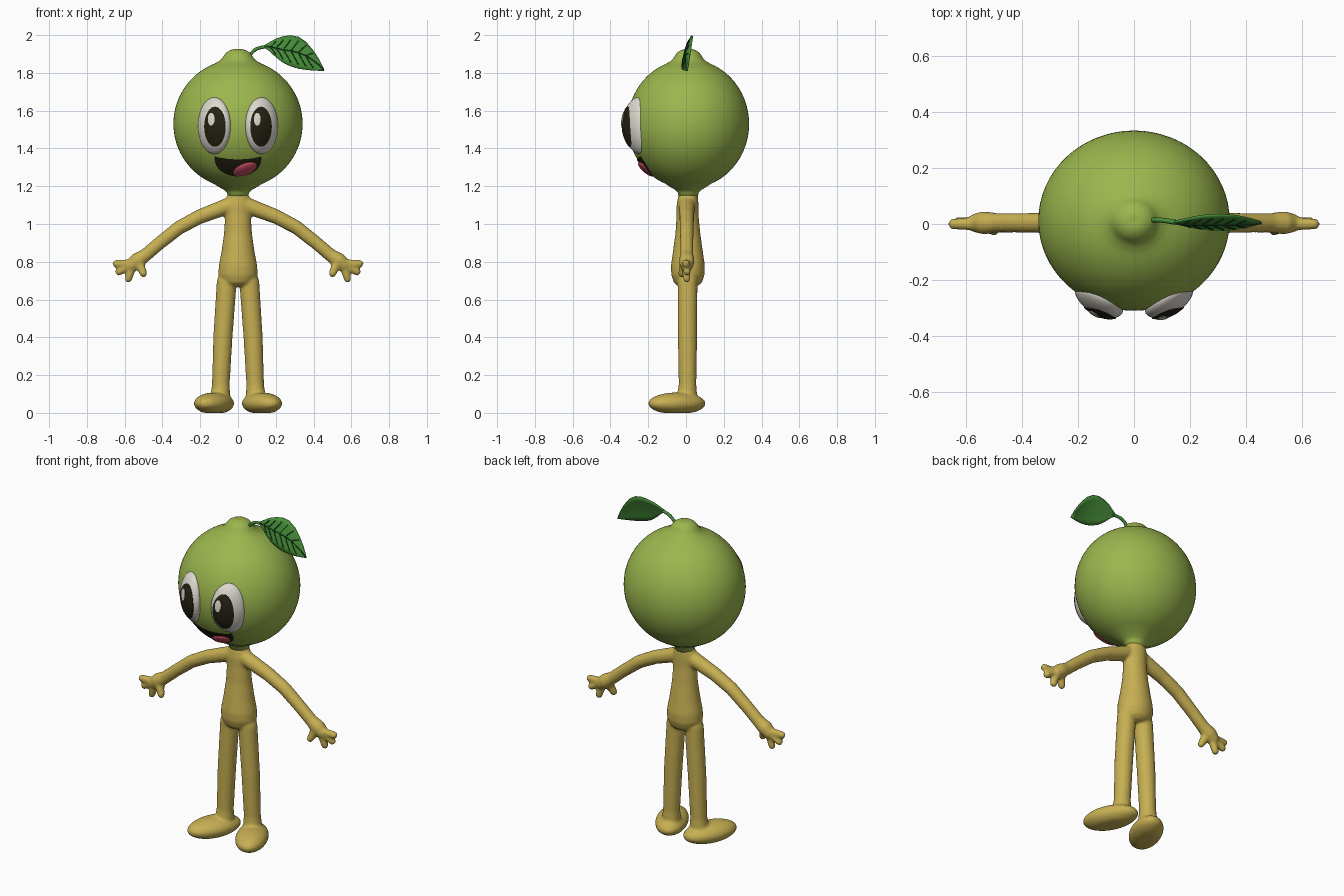
import bpy, bmesh
from math import sin, cos, pi, sqrt, radians
from mathutils import Vector, Matrix

cube = bpy.data.objects.get("Cube")
if cube:
    bpy.data.objects.remove(cube)


def material(name, r, g, b):
    m = bpy.data.materials.new(name)
    m.use_nodes = True
    m.diffuse_color = (r, g, b, 1)
    bsdf = next(n for n in m.node_tree.nodes if n.type == 'BSDF_PRINCIPLED')
    bsdf.inputs["Base Color"].default_value = (r, g, b, 1)
    bsdf.inputs["Roughness"].default_value = 0.7
    return m


lime = material("lime_green", .33, .47, .075)
tan = material("mustard_skin", .57, .43, .085)
white = material("eye_white", .72, .68, .62)
black = material("near_black", .018, .016, .007)
pink = material("tongue_pink", .6, .075, .12)
leaf_green = material("leaf_green", .06, .26, .04)
vein_green = material("vein_green", .012, .075, .015)


def finish(name, bm, mat):
    me = bpy.data.meshes.new(name)
    bm.to_mesh(me)
    bm.free()
    me.materials.append(mat)
    me.shade_smooth()
    ob = bpy.data.objects.new(name, me)
    bpy.context.collection.objects.link(ob)
    return ob


def loft(bm, sections, seg=64):
    """Closed stack of elliptical rings given as (z, rx, ry, cy)."""
    rings = [[bm.verts.new((rx * cos(2 * pi * k / seg), cy + ry * sin(2 * pi * k / seg), z))
              for k in range(seg)] for z, rx, ry, cy in sections]
    for a, b in zip(rings, rings[1:]):
        for k in range(seg):
            n = (k + 1) % seg
            bm.faces.new((a[k], a[n], b[n], b[k]))
    bm.faces.new(rings[0][::-1])
    bm.faces.new(rings[-1])


def limb(bm, points):
    """Rounded tapered tube through (x, y, z, radius) points."""
    for x, y, z, r in points:
        bmesh.ops.create_uvsphere(bm, u_segments=20, v_segments=12, radius=r,
                                  matrix=Matrix.Translation((x, y, z)))
    for p, q in zip(points, points[1:]):
        a, b = Vector(p[:3]), Vector(q[:3])
        turn = (b - a).to_track_quat('Z', 'Y').to_matrix().to_4x4()
        bmesh.ops.create_cone(bm, cap_ends=True, segments=20, radius1=p[3], radius2=q[3],
                              depth=(b - a).length, matrix=Matrix.Translation((a + b) / 2) @ turn)


def tube(name, paths, radius, mat):
    cu = bpy.data.curves.new(name, 'CURVE')
    cu.dimensions = '3D'
    cu.bevel_depth = radius
    cu.bevel_resolution = 2
    cu.use_fill_caps = True
    for path in paths:
        sp = cu.splines.new('BEZIER')
        sp.bezier_points.add(len(path) - 1)
        for bp, co in zip(sp.bezier_points, path):
            bp.co = co
            bp.handle_left_type = bp.handle_right_type = 'AUTO'
    cu.materials.append(mat)
    ob = bpy.data.objects.new(name, cu)
    bpy.context.collection.objects.link(ob)


# Head: ellipsoid with a short neck below and a nub on top
RX, RY, CY, CZ = .342, .322, .012, 1.53
profile = [(1.135, .052), (1.165, .058), (1.18, .072), (1.195, .1)]
profile += [(CZ + RX * sin(radians(a)), RX * cos(radians(a))) for a in range(-68, 69, 4)]
profile += [(1.862, .1), (1.878, .083), (1.893, .074), (1.908, .062),
            (1.92, .042), (1.926, .022), (1.924, .008)]
bm = bmesh.new()
loft(bm, [(z, r, r * RY / RX, CY) for z, r in profile])
finish("head", bm, lime)

# Face: patches laid over the head, bulging at the eyes
EX, EZ, EW, EH = .125, 1.52, .086, .15


def face_y(x, z):
    skin = CY - RY * sqrt(max(0, 1 - (x / RX) ** 2 - ((z - CZ) / RX) ** 2))
    e = ((abs(x) - EX) / EW) ** 2 + ((z - EZ) / EH) ** 2
    return skin - .042 * sqrt(max(0, 1 - e))


def patch(name, cx, cz, outline, lift, mat, bump=0, seg=48, rings=12):
    bm = bmesh.new()
    centre = bm.verts.new((cx, face_y(cx, cz) - lift - bump, cz))
    rows = []
    for i in range(1, rings + 2):
        r = sin(min(i / rings, 1) * pi / 2)
        h = lift + bump * sqrt(max(0, 1 - r * r)) if i <= rings else -.006
        row = []
        for k in range(seg):
            dx, dz = outline(2 * pi * k / seg)
            x, z = cx + r * dx, cz + r * dz
            row.append(bm.verts.new((x, face_y(x, z) - h, z)))
        rows.append(row)
    for k in range(seg):
        n = (k + 1) % seg
        bm.faces.new((centre, rows[0][k], rows[0][n]))
        for a, b in zip(rows, rows[1:]):
            bm.faces.new((a[k], b[k], b[n], a[n]))
    finish(name, bm, mat)


def oval(w, h, tilt=0):
    c, s = cos(tilt), sin(tilt)
    return lambda a: (w * cos(a) * c - h * sin(a) * s, w * cos(a) * s + h * sin(a) * c)


def smile(a):
    if sin(a) >= 0:
        return .125 * cos(a), .03 + .016 * cos(a) ** 2
    return .125 * cos(a), .046 - .106 * abs(sin(a)) ** .85


for side, s in (("left", 1), ("right", -1)):
    patch(side + "_eye", s * EX, EZ, oval(EW, EH), .001, white)
    patch(side + "_pupil", s * .122, 1.515, oval(.057, .106), .004, black)
    patch(side + "_eye_glint", s * .122 - .02, 1.555, oval(.018, .034), .007, white)
patch("mouth", 0, 1.312, smile, .004, black)
patch("tongue", .037, 1.29, oval(.066, .031, radians(22)), .005, pink, bump=.018)

# Body: torso, arms, hands, legs and feet fused into one smooth skin
bm = bmesh.new()
loft(bm, [(.67, .05, .05, .01), (.69, .085, .075, .01), (.73, .104, .088, .01),
          (.78, .102, .09, .01), (.85, .088, .08, .01), (.95, .074, .066, .01),
          (1.05, .068, .058, .008), (1.1, .072, .058, .008), (1.13, .066, .055, .01),
          (1.155, .056, .052, .012)], 32)
for s in (1, -1):
    limb(bm, [(s * x, .004, z, r) for x, z, r in
              ((.04, 1.1, .044), (.2, 1.04, .039), (.31, .982, .037),
               (.42, .895, .035), (.49, .835, .035), (.535, .805, .042), (.56, .785, .036))])
    for tip_x, tip_y, tip_z in ((.645, 0, .79), (.63, .005, .747), (.58, .004, .71)):
        limb(bm, [(s * .555, 0, .79, .024), (s * tip_x, tip_y, tip_z, .02)])
    limb(bm, [(s * .525, -.005, .795, .027), (s * .5, -.022, .737, .02)])
    limb(bm, [(s * .06, .008, .69, .053), (s * .08, .008, .4, .051),
              (s * .091, .008, .15, .047), (s * .094, .006, .07, .055)])
    place = (Matrix.Translation((s * .127, -.048, .05)) @ Matrix.Rotation(s * radians(25), 4, 'Z')
             @ Matrix.Diagonal((.09, .163, .058, 1)))
    foot = bmesh.ops.create_uvsphere(bm, u_segments=32, v_segments=20, radius=1, matrix=place)
    for v in foot["verts"]:
        v.co.z = max(v.co.z, 0)
body = finish("body", bm, tan)
fuse = body.modifiers.new("fuse", 'REMESH')
fuse.mode = 'VOXEL'
fuse.voxel_size = .008
fuse.use_smooth_shade = True
soften = body.modifiers.new("soften", 'SMOOTH')
soften.factor = .5
soften.iterations = 6

# Leaf: thin blade between an upper and a lower edge, with raised veins
edges = [(.14, 1.945, 1.935), (.17, 1.963, 1.912), (.2, 1.98, 1.884), (.24, 1.993, 1.853),
         (.28, 1.998, 1.835), (.32, 1.99, 1.823), (.36, 1.963, 1.817), (.4, 1.915, 1.813),
         (.43, 1.868, 1.812), (.455, 1.815, 1.811)]


def on_leaf(i, v, lift=0):
    x, hi, lo = edges[i]
    half = (hi - lo) / 2
    return Vector((x, .006 + .32 * half * v - .06 * half * (1 - v * v) - lift, (hi + lo) / 2 + half * v))


bm = bmesh.new()
grid = [[bm.verts.new(on_leaf(i, j / 3)) for j in range(-3, 4)] for i in range(len(edges))]
for a, b in zip(grid, grid[1:]):
    for j in range(6):
        bm.faces.new((a[j], b[j], b[j + 1], a[j + 1]))
leaf = finish("leaf", bm, leaf_green)
thick = leaf.modifiers.new("thickness", 'SOLIDIFY')
thick.thickness = .008
thick.offset = 0

veins = [[on_leaf(i, 0, .005) for i in range(len(edges))]]
for i in range(1, 7):
    for v in (.75, -.75):
        veins.append([on_leaf(i, 0, .005), (on_leaf(i, v / 2, .005) + on_leaf(i + 1, v / 2, .005)) / 2,
                      on_leaf(i + 1, v, .005)])
tube("leaf_veins", veins, .0028, vein_green)
tube("leaf_stem", [[(.05, .014, 1.88), (.095, .014, 1.925), (.15, .006, 1.94)]], .009, leaf_green)
